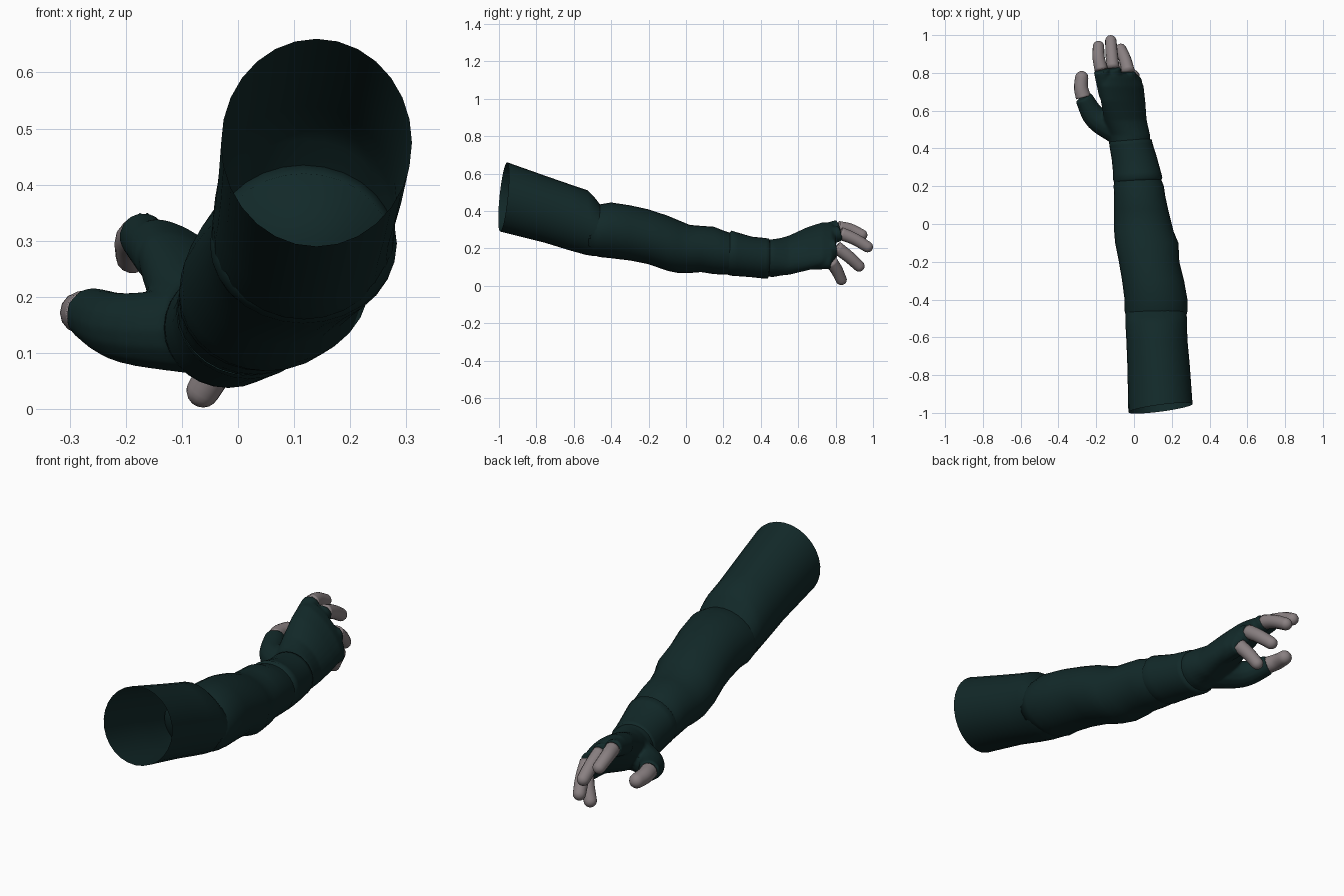
import bpy, math
from mathutils import Vector

cube = bpy.data.objects.get("Cube")
if cube:
    bpy.data.objects.remove(cube, do_unlink=True)


def material(name, rgb):
    mat = bpy.data.materials.new(name)
    mat.use_nodes = True
    mat.diffuse_color = (*rgb, 1)
    mat.node_tree.nodes["Principled BSDF"].inputs["Base Color"].default_value = (*rgb, 1)
    return mat


CLOTH = material("dark teal cloth", (0.006, 0.022, 0.022))
SKIN = material("pale grey skin", (0.25, 0.215, 0.22))
SIDES = 28


def bridge(name, rings, mat, cap_start=False, cap_end=False):
    """Skin a list of equal rings into one smooth tube."""
    n = len(rings[0])
    verts = [p for ring in rings for p in ring]
    faces = []
    for r in range(len(rings) - 1):
        for i in range(n):
            j = (i + 1) % n
            faces.append((r * n + i, r * n + j, r * n + n + j, r * n + n + i))
    if cap_start:
        faces.append(tuple(reversed(range(n))))
    if cap_end:
        faces.append(tuple(range(len(verts) - n, len(verts))))
    mesh = bpy.data.meshes.new(name)
    mesh.from_pydata(verts, [], faces)
    # cross-sections run clockwise along the arm, so turn the faces outward
    mesh.flip_normals()
    mesh.materials.append(mat)
    obj = bpy.data.objects.new(name, mesh)
    bpy.context.collection.objects.link(obj)
    mesh.shade_smooth()
    return obj


def ellipse(y, x, z, a, b, tilt=0, lean=(0, 0)):
    """Elliptical section across the arm; lean slants it along y."""
    ring = []
    for i in range(SIDES):
        t = math.tau * i / SIDES
        u, v = a * math.cos(t), b * math.sin(t)
        dx = u * math.cos(tilt) - v * math.sin(tilt)
        dz = u * math.sin(tilt) + v * math.cos(tilt)
        ring.append((x + dx, y + lean[0] * dx + lean[1] * dz, z + dz))
    return ring


def box_section(y, x0, x1, z0, z1, lean=(0, 0)):
    return ellipse(y, (x0 + x1) / 2, (z0 + z1) / 2, (x1 - x0) / 2, (z1 - z0) / 2, 0, lean)


def spline(points, steps=5):
    """Catmull-Rom samples through the points."""
    pts = [Vector(p) for p in points]
    pts = [2 * pts[0] - pts[1]] + pts + [2 * pts[-1] - pts[-2]]
    out = []
    for a, b, c, d in zip(pts, pts[1:], pts[2:], pts[3:]):
        for s in range(steps):
            t = s / steps
            out.append(0.5 * (2 * b + (c - a) * t + (2 * a - 5 * b + 4 * c - d) * t * t
                              + (3 * b - a - 3 * c + d) * t ** 3))
    return out + [pts[-2]]


def finger_tube(name, points, r0, r1, mat, sides=14, dome=5):
    """Tapered tube along a path with a rounded tip."""
    path = spline(points)
    last = len(path) - 1
    radii = [r0 + (r1 - r0) * i / last for i in range(last + 1)]
    end, way = path[-1], (path[-1] - path[-2]).normalized()
    for k in range(1, dome + 1):
        a = k / dome * math.radians(84)
        path.append(end + way * r1 * math.sin(a))
        radii.append(r1 * math.cos(a))
    rings = []
    for i, p in enumerate(path):
        t = (path[min(i + 1, len(path) - 1)] - path[max(i - 1, 0)]).normalized()
        side = t.cross(Vector((0, 0, 1))).normalized()
        up = side.cross(t)
        rings.append([p + radii[i] * (side * math.cos(math.tau * k / sides)
                                      + up * math.sin(math.tau * k / sides))
                      for k in range(sides)])
    return bridge(name, rings, mat, True, True)


# Upper sleeve, open at the shoulder and dropping to a fold at the elbow
upper = [
    (-0.975, -0.03, 0.31, 0.29, 0.66),
    (-0.75, -0.035, 0.295, 0.23, 0.585),
    (-0.62, -0.04, 0.283, 0.19, 0.54),
    (-0.53, -0.045, 0.28, 0.165, 0.51),
    (-0.5, -0.045, 0.28, 0.16, 0.48),
    (-0.46, -0.045, 0.275, 0.16, 0.43),
]
bridge("upper_sleeve", [box_section(*row, lean=((0.13, 0.1) if i == 0 else (0.03, 0.03)))
                        for i, row in enumerate(upper)], CLOTH)

# Forearm sleeve with soft folds
forearm = [
    (-0.52, -0.035, 0.27, 0.17, 0.42),
    (-0.46, -0.05, 0.283, 0.153, 0.435),
    (-0.4, -0.05, 0.283, 0.147, 0.445),
    (-0.3, -0.063, 0.265, 0.135, 0.43),
    (-0.2, -0.08, 0.24, 0.115, 0.408),
    (-0.1, -0.1, 0.235, 0.08, 0.375),
    (-0.04, -0.105, 0.21, 0.068, 0.35),
    (0.02, -0.105, 0.195, 0.068, 0.325),
    (0.08, -0.105, 0.18, 0.073, 0.32),
    (0.15, -0.105, 0.165, 0.062, 0.315),
    (0.2, -0.108, 0.158, 0.06, 0.295),
    (0.26, -0.1, 0.135, 0.063, 0.275),
]
bridge("forearm_sleeve", [box_section(*row) for row in forearm], CLOTH, True)

# Glove cuff between its two slanted seams
cuff = [
    (0.225, -0.105, 0.145, 0.06, 0.28),
    (0.24, -0.11, 0.15, 0.054, 0.295),
    (0.27, -0.11, 0.142, 0.052, 0.285),
    (0.35, -0.118, 0.12, 0.046, 0.262),
    (0.42, -0.13, 0.098, 0.038, 0.255),
    (0.44, -0.132, 0.094, 0.038, 0.252),
    (0.445, -0.12, 0.08, 0.05, 0.24),
]
bridge("glove_cuff", [box_section(*row, lean=(0.06, 0.03)) for row in cuff], CLOTH)

# Palm: the section flattens and rolls over as it nears the knuckles
palm = [
    (0.4, -0.018, 0.147, 0.105, 0.1, 0),
    (0.47, -0.025, 0.148, 0.112, 0.1, -20),
    (0.55, -0.045, 0.163, 0.128, 0.085, -40),
    (0.65, -0.058, 0.198, 0.147, 0.076, -44),
    (0.73, -0.066, 0.222, 0.152, 0.066, -45),
    (0.78, -0.073, 0.23, 0.14, 0.054, -46),
    (0.8, -0.075, 0.23, 0.11, 0.035, -46),
]
glove_parts = [bridge("glove", [ellipse(y, x, z, a, b, math.radians(d))
                                for y, x, z, a, b, d in palm], CLOTH, True, True)]

# Each finger: knuckle root, glove edge, middle joint, tip centre
fingers = {
    "index": [(-0.14, 0.68, 0.27), (-0.173, 0.815, 0.312), (-0.187, 0.88, 0.3), (-0.188, 0.94, 0.272)],
    "middle": [(-0.09, 0.68, 0.24), (-0.112, 0.825, 0.28), (-0.118, 0.9, 0.25), (-0.123, 0.97, 0.208)],
    "ring": [(-0.03, 0.66, 0.18), (-0.03, 0.805, 0.205), (-0.047, 0.87, 0.155), (-0.07, 0.925, 0.105)],
    "little": [(0.0, 0.64, 0.13), (0.0, 0.775, 0.13), (-0.03, 0.805, 0.085), (-0.062, 0.83, 0.033)],
    "thumb": [(-0.2, 0.56, 0.145), (-0.268, 0.67, 0.172), (-0.28, 0.72, 0.172), (-0.277, 0.775, 0.168)],
}
for name, (root, edge, joint, tip) in fingers.items():
    wide = 0.04 if name == "thumb" else 0.035
    finger_tube(name + "_finger", [edge, joint, tip], wide, wide - 0.005, SKIN)
    if name == "thumb":
        # base of the thumb swelling out of the palm
        route, r0 = [(-0.07, 0.49, 0.14), root, edge], 0.08
    else:
        route, r0 = [root, edge], 0.046
    sleeve = finger_tube(name + "_sleeve", route, r0, wide + 0.007, CLOTH, dome=2)
    # trim the sleeve's rounded end down to a flat opening
    n = 14
    verts = sleeve.data.vertices
    rim = len(verts) - 3 * n
    for k in range(2 * n):
        v = verts[rim + n + k]
        v.co = verts[rim + k % n].co.lerp(Vector(edge), 0.3 * (1 + k // n))
    glove_parts.append(sleeve)

# Fuse palm and finger sleeves into one soft glove
bpy.ops.object.select_all(action='DESELECT')
for part in glove_parts:
    part.select_set(True)
glove = glove_parts[0]
bpy.context.view_layer.objects.active = glove
bpy.ops.object.join()
remesh = glove.modifiers.new("fuse", 'REMESH')
remesh.mode = 'VOXEL'
remesh.voxel_size = 0.007
remesh.use_smooth_shade = True
soften = glove.modifiers.new("soften", 'SMOOTH')
soften.factor = 0.5
soften.iterations = 6
